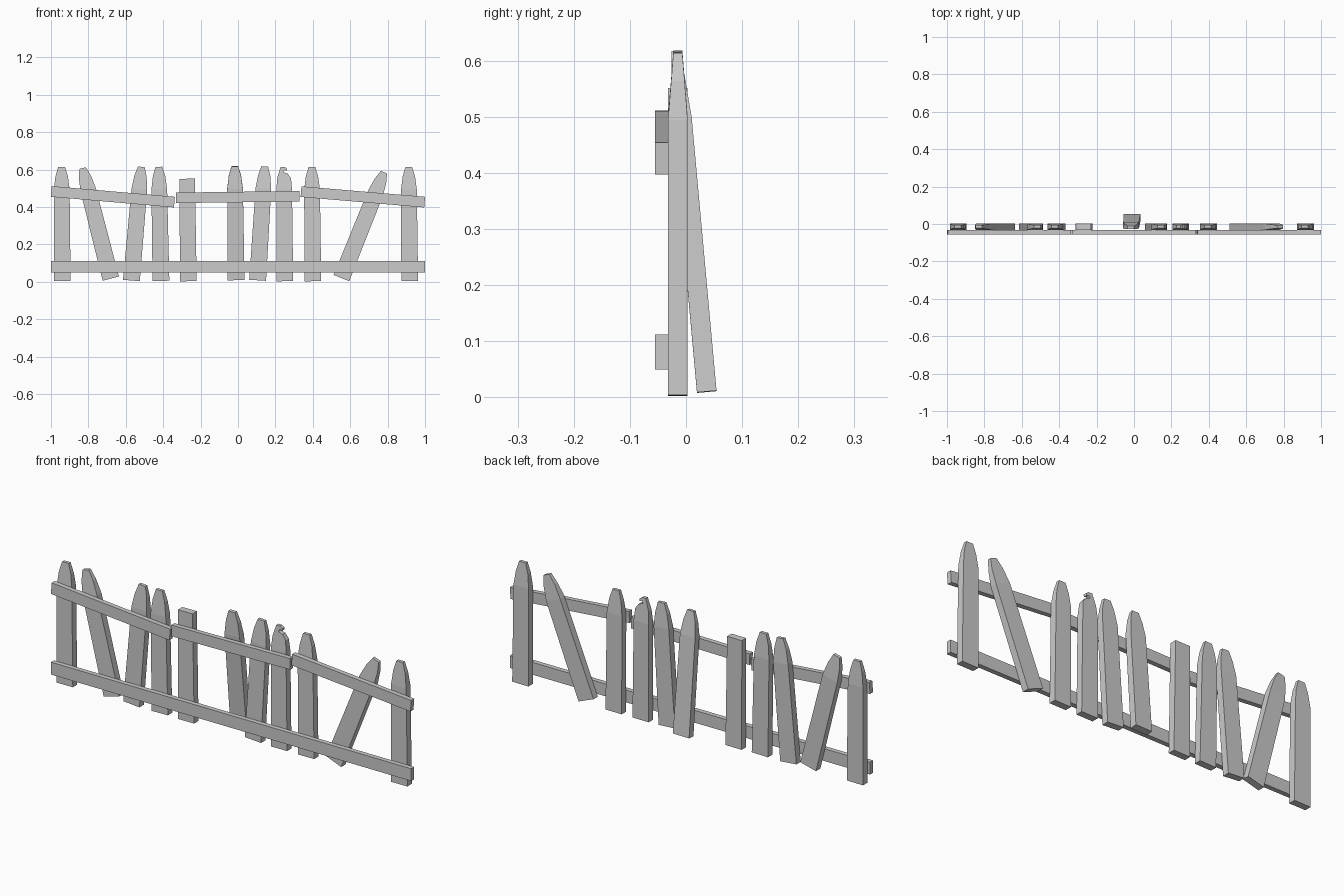
import bpy, bmesh
from mathutils import Vector, Matrix

if "Cube" in bpy.data.objects:
    bpy.data.objects.remove(bpy.data.objects["Cube"])

YC, HT = -0.0145, 0.0175   # picket mid-plane and half thickness
SHOULDER = 0.49


def finish(bm, name):
    bmesh.ops.recalc_face_normals(bm, faces=bm.faces)
    me = bpy.data.meshes.new(name)
    bm.to_mesh(me)
    bm.free()
    ob = bpy.data.objects.new(name, me)
    bpy.context.collection.objects.link(ob)
    return ob


def picket(name, base, tip, head, top_ht=0.008):
    """Board body plus a head outline that thins towards the tip, aimed from base to tip."""
    bm = bmesh.new()
    top = max(z for _, z in head)
    z0 = head[0][1]

    def thick(z):
        return HT + (top_ht - HT) * (z - z0) / (top - z0)

    front = [bm.verts.new((x, -thick(z), z)) for x, z in head]
    back = [bm.verts.new((x, thick(z), z)) for x, z in head]
    low = [bm.verts.new((x, y, 0)) for x, y in
           ((.045, -HT), (.045, HT), (-.045, HT), (-.045, -HT))]
    bm.faces.new(front)
    bm.faces.new(back)
    for i in range(len(head) - 1):
        bm.faces.new((front[i], front[i + 1], back[i + 1], back[i]))
    ring = [front[0], back[0], back[-1], front[-1]]
    for i in range(4):
        j = (i + 1) % 4
        bm.faces.new((low[i], low[j], ring[j], ring[i]))
    bm.faces.new(low)
    # lean the board along its axis
    b, t = Vector(base), Vector(tip)
    zax = (t - b).normalized()
    xax = Vector((0, 1, 0)).cross(zax).normalized()
    yax = zax.cross(xax)
    rot = Matrix((xax, yax, zax)).transposed().to_4x4()
    bm.transform(Matrix.Translation(b) @ rot)
    return finish(bm, name)


def rail(name, x0, z0, x1, z1, h):
    """Flat board between two points in the front plane."""
    bm = bmesh.new()
    a, b = Vector((x0, 0, z0)), Vector((x1, 0, z1))
    d = b - a
    n = Vector((-d.z, 0, d.x)).normalized() * h / 2
    pts = [a - n, b - n, b + n, a + n]
    rings = [[bm.verts.new((p.x, y, p.z)) for p in pts] for y in (-0.055, -0.031)]
    for r in rings:
        bm.faces.new(r)
    for i in range(4):
        j = (i + 1) % 4
        bm.faces.new((rings[0][i], rings[0][j], rings[1][j], rings[1][i]))
    return finish(bm, name)


# Head outlines, right shoulder round to left shoulder
half = [(.042, SHOULDER), (.033, .56), (.018, .61)]
POINTED = half + [(-x, z) for x, z in reversed(half)]
FLAT = [(.041, .545), (.04, .548), (-.04, .548), (-.041, .545)]
BROKEN = [(.042, .49), (.037, .55), (.02, .575), (-.005, .583), (.003, .595),
          (.014, .59), (.016, .602), (.002, .612), (-.018, .612),
          (-.036, .555), (-.042, .49)]

# Pickets: base x, base z, tip x, tip z
boards = [(-.94, .005, -.943, .615), (-.68, .017, -.83, .605), (-.57, .007, -.517, .615),
          (-.412, .005, -.423, .615), (.105, .008, .143, .615),
          (.4, .003, .395, .613), (.553, .02, .778, .58), (.918, .004, .913, .614)]
for i, (bx, bz, tx, tz) in enumerate(boards):
    picket(f"picket_{i + 1}", (bx, YC, bz), (tx, YC, tz), POINTED)
picket("loose_picket", (-.01, .037, .01), (-.017, -.0185, .62), POINTED)
picket("sawn_picket", (-.266, YC, .003), (-.271, YC, .55), FLAT, HT)
picket("broken_picket", (.25, YC, .003), (.246, YC, .615), BROKEN)

# Rails
rail("lower_rail", -1, .081, 1, .081, .062)
rail("upper_rail_left", -.998, .483, -.34, .426, .057)
rail("upper_rail_middle", -.332, .449, .328, .457, .056)
rail("upper_rail_right", .337, .482, .998, .426, .057)
